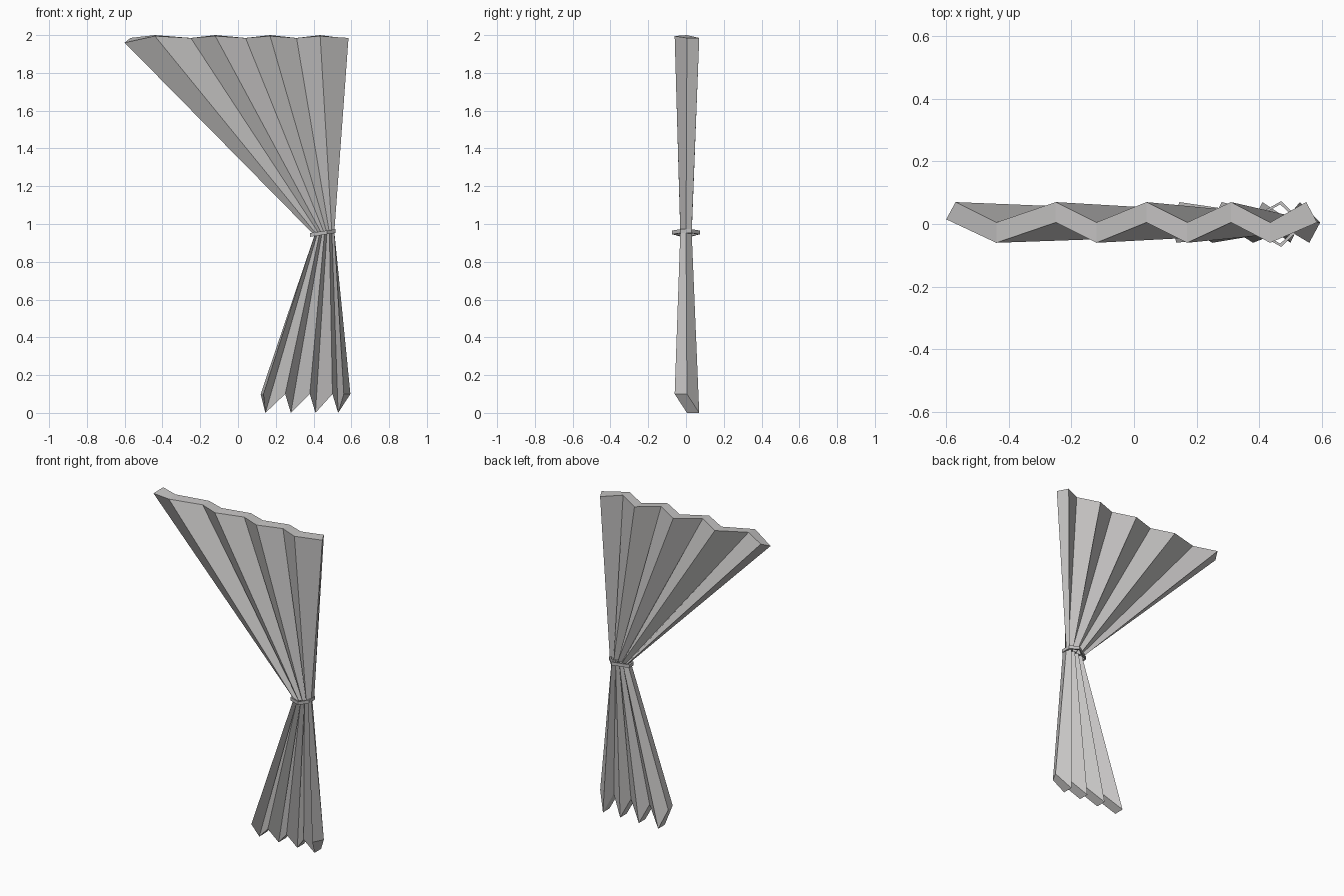
import bpy, bmesh

if "Cube" in bpy.data.objects:
    bpy.data.objects.remove(bpy.data.objects["Cube"])


def material(name, color):
    m = bpy.data.materials.new(name)
    m.diffuse_color = (*color, 1)
    m.use_nodes = True
    m.node_tree.nodes["Principled BSDF"].inputs["Base Color"].default_value = m.diffuse_color
    return m


cloth = material("grey_cloth", (0.56, 0.55, 0.545))
cord = material("grey_cord", (0.52, 0.51, 0.51))


def build(name, loops, mat, closed=False):
    """Bridge equal-length loops into a skin; close it end to end or cap strips."""
    bm = bmesh.new()
    rings = [[bm.verts.new(p) for p in loop] for loop in loops]
    n = len(rings[0])
    pairs = list(zip(rings, rings[1:]))
    if closed:
        pairs.append((rings[-1], rings[0]))
    for a, b in pairs:
        for i in range(n):
            j = (i + 1) % n
            bm.faces.new((a[i], a[j], b[j], b[i]))
    if not closed:
        # Each end is a zigzag band of quads between front and back layers
        for r in rings:
            for i in range(n // 2 - 1):
                bm.faces.new((r[i], r[i + 1], r[n - 2 - i], r[n - 1 - i]))
    bmesh.ops.recalc_face_normals(bm, faces=bm.faces)
    me = bpy.data.meshes.new(name)
    bm.to_mesh(me)
    bm.free()
    me.materials.append(mat)
    ob = bpy.data.objects.new(name, me)
    bpy.context.collection.objects.link(ob)
    return ob


def waist(first_ridge):
    """Gathered zigzag loop at the tie, nine folds wide."""
    front, back = [], []
    for i in range(9):
        x = 0.405 + 0.105 * i / 8
        ridge = (i % 2 == 0) == first_ridge
        y = -0.03 if ridge else 0.0
        z = 0.94 + 0.02 * i / 8
        front.append((x, y, z))
        back.append((x, y + 0.03, z))
    return front + back[::-1]


# Upper drape: wide pleats fanning out to the top edge
xs = [-0.6, -0.44, -0.25, -0.12, 0.04, 0.17, 0.31, 0.435, 0.585]
front, back = [], []
for i, x in enumerate(xs):
    ridge = i % 2 == 1
    front.append((x, -0.06 if ridge else 0.005, 1.995 if ridge else 1.985))
    back.append((x, 0.005 if ridge else 0.07, 2.0 if ridge else 1.985))
front[0] = (-0.6, 0.015, 1.96)
back[0] = (-0.57, 0.07, 1.985)
back[-1] = (0.55, 0.07, 1.985)
build("upper_drape", [front + back[::-1], waist(False)], cloth)

# Lower drape: narrow pleats ending in hanging points
xs = [0.135, 0.145, 0.25, 0.28, 0.38, 0.41, 0.50, 0.53, 0.56]
front, back = [], []
for i, x in enumerate(xs):
    ridge = i % 2 == 0
    z = 0.10 if ridge else 0.0
    front.append((x, -0.06 if ridge else 0.005, z))
    back.append((x, 0.005 if ridge else 0.07, z))
back[0] = (0.12, 0.005, 0.10)
back[-1] = (0.595, 0.005, 0.10)
build("lower_drape", [front + back[::-1], waist(True)], cloth)

# Tie band: tilted faceted loop around the waist
half = [(0.38, 0.022), (0.47, 0.073), (0.515, 0.03)]
outline = half + [(x, -y) for x, y in reversed(half)]
loops = []
for x, y in outline:
    section = []
    for k, dz in ((1.0, -0.01), (1.0, 0.01), (0.86, 0.01), (0.86, -0.01)):
        px = 0.45 + (x - 0.45) * k
        section.append((px, y * k, 0.942 + 0.15 * (px - 0.38) + dz))
    loops.append(section)
build("tie_band", loops, cord, closed=True)
